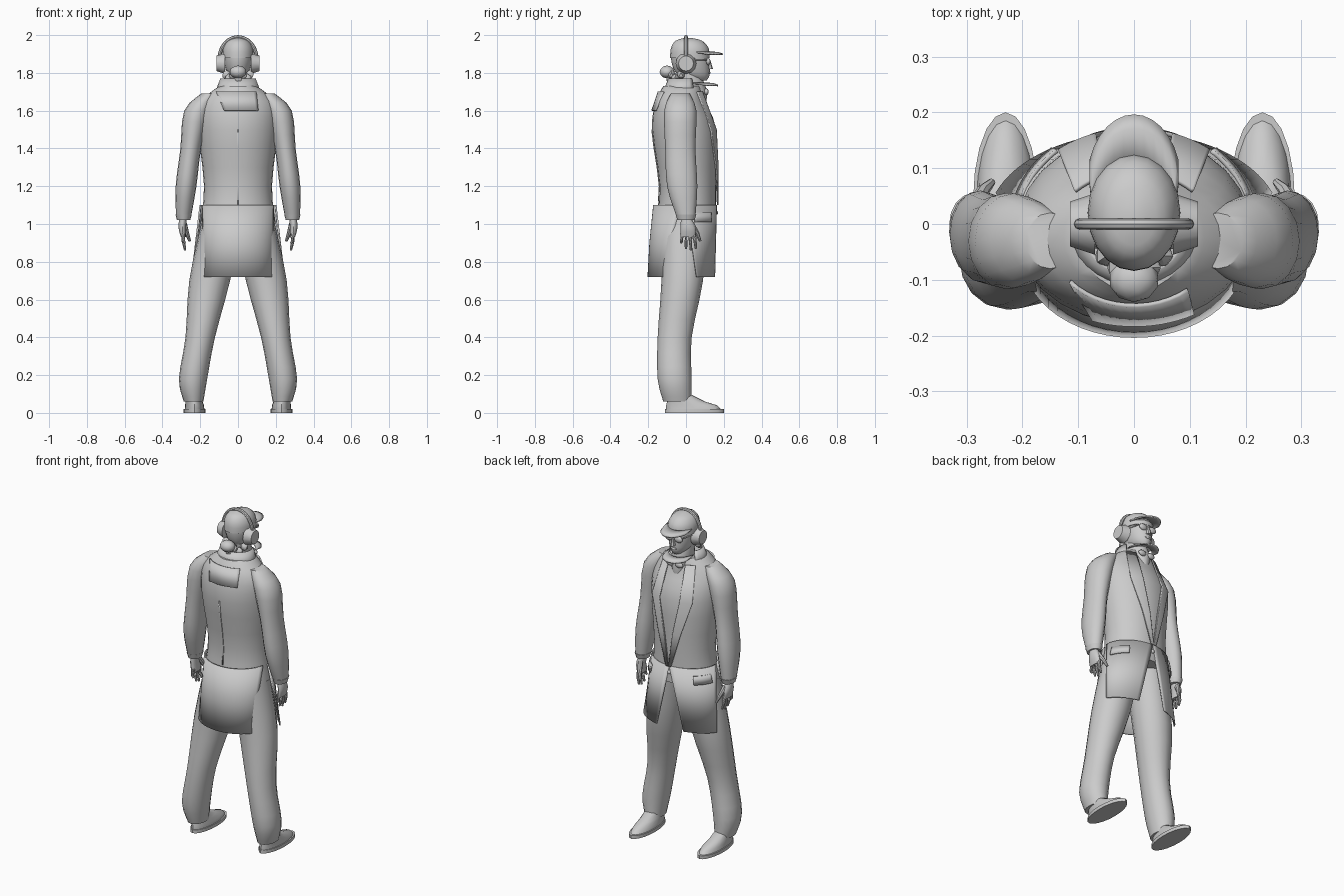
import bpy, bmesh, math
from math import sin, cos, radians
from mathutils import Vector

cube = bpy.data.objects.get("Cube")
if cube:
    bpy.data.objects.remove(cube)

grey = (.6, .6, .6, 1)
clay = bpy.data.materials.new("plain grey")
clay.use_nodes = True
clay.diffuse_color = grey
clay.node_tree.nodes["Principled BSDF"].inputs["Base Color"].default_value = grey


def finish(name, bm):
    bmesh.ops.recalc_face_normals(bm, faces=bm.faces)
    mesh = bpy.data.meshes.new(name)
    bm.to_mesh(mesh)
    bm.free()
    mesh.materials.append(clay)
    part = bpy.data.objects.new(name, mesh)
    bpy.context.collection.objects.link(part)
    bpy.ops.object.select_all(action='DESELECT')
    part.select_set(True)
    bpy.context.view_layer.objects.active = part
    bpy.ops.object.shade_smooth_by_angle(angle=radians(40))
    return part


def bridge_rows(bm, rows, closed):
    for lower, upper in zip(rows, rows[1:]):
        count = len(lower)
        for i in range(count if closed else count - 1):
            j = (i + 1) % count
            bm.faces.new((lower[i], lower[j], upper[j], upper[i]))
    if closed:
        bm.faces.new(rows[0])
        bm.faces.new(rows[-1])


# Rounds off a few key rings into a smooth run of rings
def smooth_rings(keys, steps=3):
    keys = [Vector(key) for key in keys]
    padded = [keys[0]] + keys + [keys[-1]]
    rings = []
    for before, start, end, after in zip(padded, padded[1:], padded[2:], padded[3:]):
        for step in range(steps):
            t = step / steps
            leave, arrive = (end - before) / 2, (after - start) / 2
            curve = leave * t * (1 - t) ** 2 - arrive * t * t * (1 - t)
            rings.append(start.lerp(end, t * t * (3 - 2 * t)) + curve)
    return rings + [keys[-1]]


# Closed body through ellipses: height, x, y, half width, half depth
def loft(name, rings, side=1, segments=16):
    bm = bmesh.new()
    turns = [math.tau * i / segments for i in range(segments)]
    rows = [[bm.verts.new((side * (x + wide * cos(a)), y + deep * sin(a), z)) for a in turns]
            for z, x, y, wide, deep in rings]
    bridge_rows(bm, rows, True)
    return finish(name, bm)


# Curved cloth panel: height, y, half width, half depth, start and end direction
def panel(name, rings, side=1, thickness=.008, segments=12):
    bm = bmesh.new()
    rows = []
    for z, y, wide, deep, start, end in rings:
        turns = [radians(start + (end - start) * i / segments) for i in range(segments + 1)]
        rows.append([bm.verts.new((side * wide * cos(a), y + deep * sin(a), z)) for a in turns])
    bridge_rows(bm, rows, False)
    part = finish(name, bm)
    solid = part.modifiers.new("thickness", 'SOLIDIFY')
    solid.thickness = thickness
    solid.offset = 0
    return part


# Round tube whose radius tapers evenly from start to end
def tube(name, points, start_radius, end_radius, segments=8):
    bm = bmesh.new()
    points = [Vector(point) for point in points]
    last = len(points) - 1
    rows = []
    for k, point in enumerate(points):
        heading = points[min(k + 1, last)] - points[max(k - 1, 0)]
        turn = heading.to_track_quat('Z', 'Y')
        radius = start_radius + (end_radius - start_radius) * k / last
        rows.append([bm.verts.new(point + turn @ Vector((radius * cos(a), radius * sin(a), 0)))
                     for a in (math.tau * i / segments for i in range(segments))])
    bridge_rows(bm, rows, True)
    return finish(name, bm)


def ball(name, centre, size, subdivisions=2):
    bm = bmesh.new()
    bmesh.ops.create_icosphere(bm, subdivisions=subdivisions, radius=1)
    bmesh.ops.scale(bm, vec=size, verts=bm.verts)
    bmesh.ops.translate(bm, vec=centre, verts=bm.verts)
    return finish(name, bm)


# Coat body
coat = smooth_rings([(1, 0, 0, .2, .16), (1.2, 0, .01, .18, .15), (1.5, 0, -.01, .21, .17),
                     (1.65, 0, -.03, .19, .13), (1.73, 0, -.02, .1, .1)])
loft("coat_body", coat, segments=28)


# Ring of cloth lying just above the coat at a given height
def on_coat(height, start, end, lift=.008):
    for low, high in zip(coat, coat[1:]):
        if height <= high[0]:
            break
    ring = low.lerp(high, (height - low[0]) / (high[0] - low[0]))
    return height, ring[2], ring[3] + lift, ring[4] + lift, start, end


# Coat tail, collar, back yoke and seam
panel("coat_tail", [(1.1, 0, .19, .17, 190, 350), (.9, -.04, .19, .15, 195, 345),
                    (.72, -.05, .2, .15, 200, 340)], segments=20)
panel("collar", [(1.69, -.02, .12, .1, 140, 400), (1.77, -.01, .09, .08, 150, 390)], segments=20)
panel("back_yoke", [on_coat(1.7, 220, 310), on_coat(1.6, 250, 300)])
panel("back_seam", [on_coat(1 + step / 10, 269, 271, .002) for step in range(1, 6)], thickness=.004)
ball("coat_button", (0, .16, 1.06), (.012, .01, .012))

for side, word in ((1, "left"), (-1, "right")):
    # Coat fronts, sloping apart below the button
    panel(word + "_coat_front", [(1.1, 0, .2, .16, 0, 90), (.72, 0, .26, .16, 20, 70)], side)
    panel(word + "_lapel", [on_coat(1.7, 45, 68), on_coat(1.5, 52, 72),
                            on_coat(1.3, 68, 82), on_coat(1.1, 85, 90)], side)
    panel(word + "_pocket_flap", [on_coat(1.06, 15, 48, .015), on_coat(1.01, 15, 48, .02)], side)

    # Sleeve and cuff
    sleeve = [(1.04, .288, 0, .04, .05), (1.2, .275, -.02, .055, .08), (1.4, .25, -.03, .055, .08),
              (1.6, .215, -.03, .07, .085), (1.69, .15, -.03, .045, .05)]
    loft(word + "_sleeve", smooth_rings(sleeve), side)
    loft(word + "_cuff", [(1.02, .288, 0, .035, .045), (1.05, .288, 0, .043, .055)], side)

    # Hand with fingers hanging and thumb forward
    palm = [(.93, .288, .01, .014, .04), (.98, .295, .01, .02, .04), (1.04, .29, 0, .02, .025)]
    loft(word + "_palm", smooth_rings(palm), side)
    for finger in range(4):
        spread = .02 * (finger - 1)
        tip = .86 + .01 * abs(finger - 2) ** 2
        tube(word + "_finger", [(side * .288, spread, .95), (side * .29, spread * 1.2, .91),
                                (side * .28, spread * 1.3, tip)], .012, .006)
    tube(word + "_thumb", [(side * .285, .03, 1), (side * .27, .06, .95), (side * .255, .075, .91)],
         .016, .007)

    # Trouser leg
    leg = [(.06, .235, -.045, .052, .075), (.18, .238, -.06, .075, .09), (.4, .2, -.06, .078, .09),
           (.7, .15, -.02, .108, .11), (1, .09, -.01, .105, .12)]
    loft(word + "_trouser_leg", smooth_rings(leg), side)

    # Shoe, rising from a flat sole to the ankle
    loft(word + "_sole", [(z, .23, .045, .058, .155) for z in (0, .02)], side, segments=20)
    loft(word + "_shoe", [(.02, .23, .04, .052, .145), (.04, .23, .03, .05, .135),
                          (.06, .233, 0, .045, .1), (.1, .235, -.04, .04, .06)], side, segments=20)

    # Headphone cup, spectacles and the pair hanging below
    tube(word + "_ear_cup", [(side * .07, 0, 1.85), (side * .115, 0, 1.85)], .055, .04, segments=12)
    ball(word + "_lens", (side * .032, .118, 1.86), (.027, .012, .02))
    ball(word + "_hanging_lens", (side * .03, .108, 1.7), (.026, .012, .018))
    tube(word + "_glasses_arm", [(side * .058, .11, 1.87), (side * .078, .02, 1.87)], .004, .004)

# Neck, head and face
loft("neck", [(1.6, 0, .045, .03, .055), (1.7, 0, .035, .06, .08), (1.8, 0, .01, .055, .065)])
head = [(1.76, 0, .07, .025, .04), (1.79, 0, .04, .055, .085), (1.85, 0, .025, .073, .1),
        (1.91, 0, .02, .078, .1)]
loft("head", smooth_rings(head))
loft("nose", [(1.82, 0, .123, .015, .02), (1.87, 0, .118, .008, .01)], segments=8)
ball("lips", (0, .115, 1.8), (.022, .016, .008))

# Cap with a peak, and a second peak beneath the chin
cap = [(1.88, 0, .02, .083, .104), (1.93, 0, .02, .08, .1), (1.97, 0, .015, .055, .07),
       (1.986, 0, .01, .01, .015)]
loft("cap", smooth_rings(cap), segments=20)
for name, height, reach in (("cap_peak", 1.91, .115), ("lower_peak", 1.745, .09)):
    panel(name, [(height, .025, .075, .09, 5, 175), (height - .003, .055, .08, reach, 10, 170),
                 (height - .012, .08, .08, reach, 18, 162)])

# Gathered hair and tufts at the nape
ball("hair_bun", (0, -.1, 1.805), (.045, .04, .034))
for tuft in range(7):
    a = math.pi * (1.1 + .8 * tuft / 6)
    ball("hair_tuft", (.065 * cos(a), .085 * sin(a), 1.79 - .02 * (tuft % 2)), (.024, .022, .026), subdivisions=1)

# Headphone band over the cap
arc = [math.pi * step / 12 for step in range(13)]
tube("headphone_band", [(.1 * cos(a), 0, 1.87 + .12 * sin(a)) for a in arc], .01, .01)
